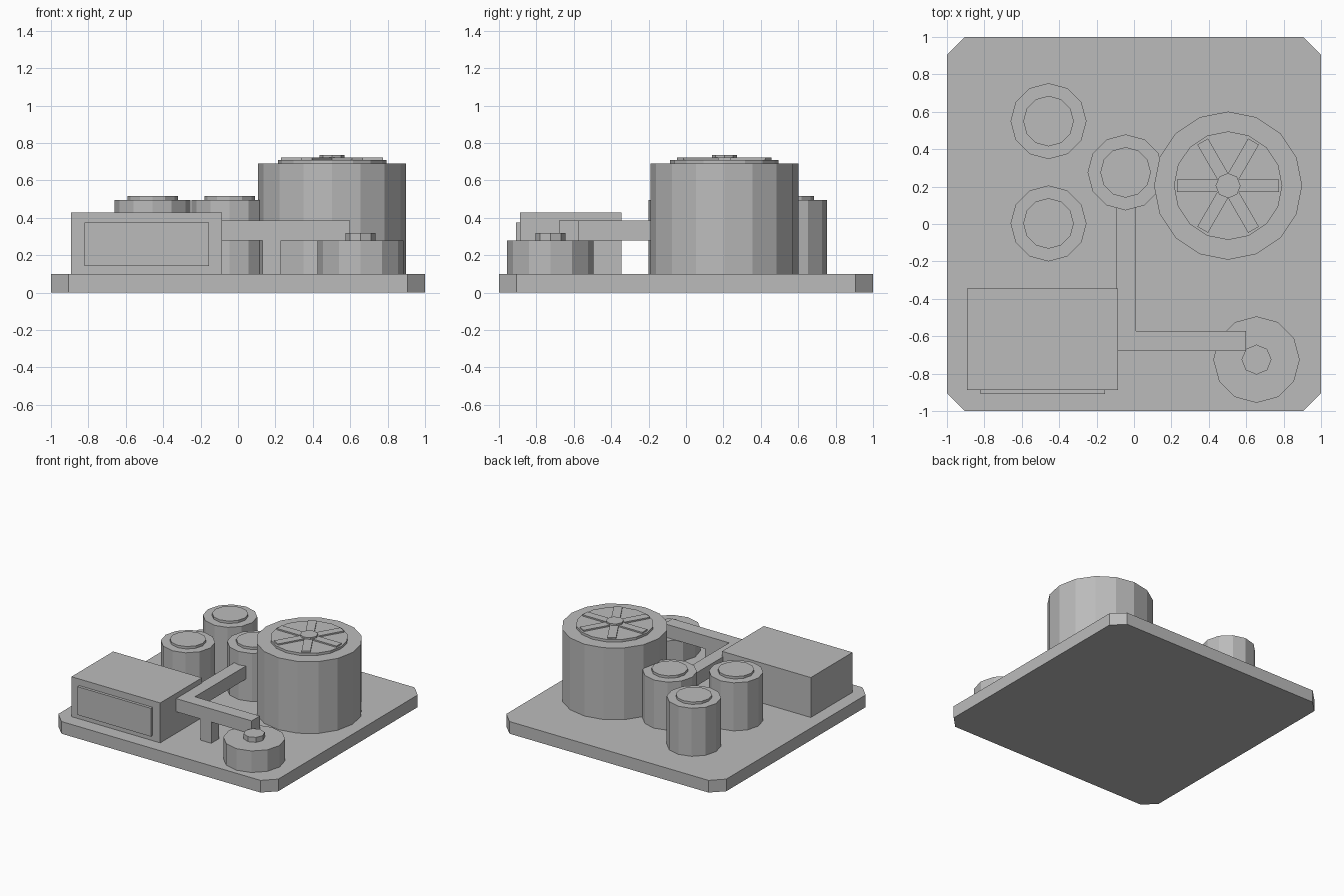
import bpy
import math

if "Cube" in bpy.data.objects:
    bpy.data.objects.remove(bpy.data.objects["Cube"])

grey = bpy.data.materials.new("plain_grey")
grey.use_nodes = True
colour = (0.5, 0.5, 0.5, 1)
grey.diffuse_color = colour
grey.node_tree.nodes["Principled BSDF"].inputs["Base Color"].default_value = colour


def prism(name, outline, bottom, top):
    """Extrude a flat outline from bottom to top."""
    n = len(outline)
    verts = [(x, y, z) for z in (bottom, top) for x, y in outline]
    faces = [tuple(reversed(range(n))), tuple(range(n, n + n))]
    faces += [(i, (i + 1) % n, n + (i + 1) % n, n + i) for i in range(n)]
    mesh = bpy.data.meshes.new(name)
    mesh.from_pydata(verts, [], faces)
    mesh.materials.append(grey)
    obj = bpy.data.objects.new(name, mesh)
    bpy.context.collection.objects.link(obj)
    return obj


def drum(name, centre, radius, bottom, top, sides=12):
    turn = math.tau / sides
    outline = [(centre[0] + radius * math.cos(i * turn),
                centre[1] + radius * math.sin(i * turn)) for i in range(sides)]
    return prism(name, outline, bottom, top)


def block(name, x0, x1, y0, y1, z0, z1):
    return prism(name, [(x0, y0), (x1, y0), (x1, y1), (x0, y1)], z0, z1)


# Base slab with clipped corners
FLOOR = 0.1
C = 0.905
prism("base_slab", [(-C, -1), (C, -1), (1, -C), (1, C),
                    (C, 1), (-C, 1), (-1, C), (-1, -C)], 0, FLOOR)

# Large tank with a fan on its lid
tank = (0.503, 0.205)
drum("large_tank", tank, 0.396, FLOOR, 0.69, 16)
drum("fan_plate", tank, 0.29, 0.69, 0.71, 16)
drum("fan_hub", tank, 0.067, 0.71, 0.735, 8)
for i in range(6):
    blade = block(f"fan_blade_{i + 1}", 0.04, 0.272, -0.033, 0.033, 0.705, 0.721)
    blade.location = (*tank, 0)
    blade.rotation_euler.z = i * math.tau / 6

# Three small tanks with raised lids
for i, centre in enumerate([(-0.457, 0.55), (-0.457, 0.003), (-0.045, 0.276)]):
    drum(f"small_tank_{i + 1}", centre, 0.203, FLOOR, 0.495)
    drum(f"small_tank_lid_{i + 1}", centre, 0.135, 0.495, 0.515)

# Low pump with a knob
pump = (0.655, -0.725)
drum("pump_body", pump, 0.231, FLOOR, 0.277)
drum("pump_knob", pump, 0.08, 0.277, 0.318, 8)

# Control box with a raised front panel
block("control_box", -0.893, -0.086, -0.887, -0.345, FLOOR, 0.428)
block("control_panel", -0.822, -0.155, -0.91, -0.88, 0.142, 0.374)

# L-shaped square duct and its support post
prism("duct", [(-0.095, -0.68), (0.6, -0.68), (0.6, -0.573),
               (0.01, -0.573), (0.01, 0.15), (-0.095, 0.15)], 0.277, 0.385)
block("duct_post", 0.13, 0.23, -0.675, -0.575, FLOOR, 0.28)
